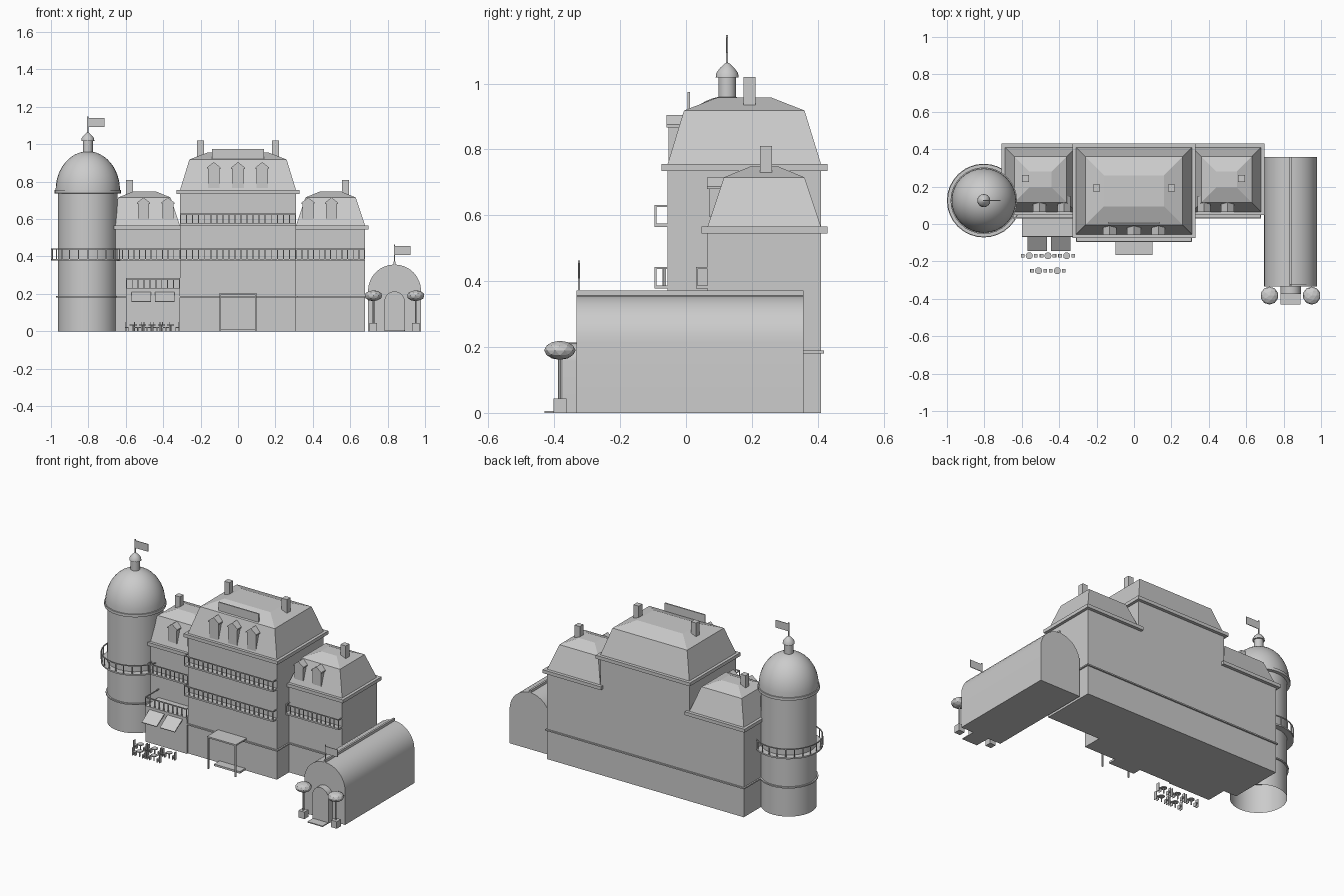
import bpy, bmesh, math
from mathutils import Matrix, Vector

if "Cube" in bpy.data.objects:
    bpy.data.objects.remove(bpy.data.objects["Cube"])

stone = bpy.data.materials.new("pale_grey")
stone.diffuse_color = (0.6, 0.6, 0.6, 1)
stone.use_nodes = True
stone.node_tree.nodes["Principled BSDF"].inputs["Base Color"].default_value = stone.diffuse_color


def finish(bm, name, smooth=False):
    bmesh.ops.recalc_face_normals(bm, faces=bm.faces)
    me = bpy.data.meshes.new(name)
    bm.to_mesh(me)
    bm.free()
    me.materials.append(stone)
    ob = bpy.data.objects.new(name, me)
    bpy.context.collection.objects.link(ob)
    if smooth:
        bpy.ops.object.select_all(action='DESELECT')
        ob.select_set(True)
        bpy.context.view_layer.objects.active = ob
        bpy.ops.object.shade_smooth_by_angle(angle=math.radians(35))
    return ob


def add_box(bm, x0, x1, y0, y1, z0, z1):
    m = Matrix.Translation(((x0 + x1) / 2, (y0 + y1) / 2, (z0 + z1) / 2))
    bmesh.ops.create_cube(bm, size=1, matrix=m @ Matrix.Diagonal((x1 - x0, y1 - y0, z1 - z0, 1)))


def box(name, *b):
    bm = bmesh.new()
    add_box(bm, *b)
    return finish(bm, name)


def add_lathe(bm, cx, cy, profile, n):
    """Revolve (radius, z) points about a vertical axis."""
    vs = [bm.verts.new((cx + r, cy, z)) for r, z in profile]
    es = [bm.edges.new(p) for p in zip(vs, vs[1:])]
    bmesh.ops.spin(bm, geom=vs + es, cent=(cx, cy, 0), axis=(0, 0, 1),
                   angle=2 * math.pi, steps=n, use_merge=True)
    bmesh.ops.remove_doubles(bm, verts=bm.verts, dist=1e-5)


def lathe(name, cx, cy, profile, n=32):
    bm = bmesh.new()
    add_lathe(bm, cx, cy, profile, n)
    return finish(bm, name, True)


def add_prism(bm, outline, y0, y1):
    """Extrude an (x, z) outline along y."""
    f = bm.faces.new([bm.verts.new((x, y0, z)) for x, z in outline])
    new = bmesh.ops.extrude_face_region(bm, geom=[f])["geom"]
    bmesh.ops.translate(bm, vec=(0, y1 - y0, 0), verts=[v for v in new if isinstance(v, bmesh.types.BMVert)])
    if f.is_valid and len(f.link_loops if hasattr(f, "link_loops") else f.loops) and all(len(e.link_faces) < 2 for e in f.edges):
        bm.faces.new([v for v in f.verts])


def arch(cx, r, spring, n=16):
    pts = [(cx - r, 0), (cx + r, 0)]
    return pts + [(cx + r * math.cos(math.pi * i / n), spring + r * math.sin(math.pi * i / n))
                  for i in range(n + 1)]


def mansard(name, levels):
    """Stack rectangles (x0, x1, y0, y1, z) into a hipped roof."""
    bm = bmesh.new()
    rings = [[bm.verts.new(p) for p in ((a, c, z), (b, c, z), (b, d, z), (a, d, z))]
             for a, b, c, d, z in levels]
    for lo, hi in zip(rings, rings[1:]):
        for i in range(4):
            bm.faces.new((lo[i], lo[(i + 1) % 4], hi[(i + 1) % 4], hi[i]))
    bm.faces.new(rings[0])
    bm.faces.new(rings[-1])
    return finish(bm, name)


def dormer(name, x, y, z0, eave, top, w, depth):
    bm = bmesh.new()
    add_prism(bm, [(x - w, z0), (x + w, z0), (x + w, eave), (x, top - 0.008), (x - w, eave)], y, y + depth)
    o = w + 0.006
    add_prism(bm, [(x - o, eave - 0.008), (x, top - 0.008), (x + o, eave - 0.008),
                   (x + o, eave), (x, top), (x - o, eave)], y - 0.006, y + depth)
    finish(bm, name)


def balcony(name, x0, x1, y0, y1, z):
    bm = bmesh.new()
    add_box(bm, x0, x1, y0, y1, z - 0.01, z)
    add_box(bm, x0, x1, y0, y0 + 0.005, z + 0.05, z + 0.056)
    n = round((x1 - x0) / 0.032)
    for i in range(n + 1):
        x = x0 + 0.003 + (x1 - x0 - 0.006) * i / n
        add_box(bm, x - 0.0025, x + 0.0025, y0, y0 + 0.005, z, z + 0.05)
    for x in (x0, x1 - 0.005):
        add_box(bm, x, x + 0.005, y0, y1, z + 0.05, z + 0.056)
    finish(bm, name)


def flag(name, x, y, z0, z1, w):
    bm = bmesh.new()
    add_box(bm, x - 0.003, x + 0.003, y - 0.003, y + 0.003, z0, z1)
    add_box(bm, x, x + w, y - 0.002, y + 0.002, z1 - 0.055, z1 - 0.008)
    finish(bm, name)


# Main blocks: walls, string course, cornice, mansard roof
def block(name, x0, x1, y0, wall, z_break, z_top, inset, inset_top):
    y1 = 0.41
    box(name + "_walls", x0, x1, y0, y1, 0, wall)
    box(name + "_string_course", x0 - 0.009, x1 + 0.009, y0 - 0.009, y1 + 0.009, 0.181, 0.189)
    box(name + "_cornice", x0 - 0.018, x1 + 0.018, y0 - 0.018, y1 + 0.02, wall, wall + 0.021)
    levels = [(x0, x1, y0, y1, wall + 0.02)]
    for i, z in ((inset, z_break), (inset + inset_top, z_top)):
        levels.append((x0 + i, x1 - i, y0 + i, y1 - i, z))
    mansard(name + "_roof", levels)


block("central", -0.31, 0.31, -0.056, 0.735, 0.918, 0.957, 0.05, 0.1)
block("left_wing", -0.69, -0.31, 0.065, 0.545, 0.715, 0.748, 0.05, 0.08)
block("right_wing", 0.31, 0.68, 0.065, 0.545, 0.715, 0.748, 0.05, 0.08)

# Dormers, chimneys and roof sign board
for i, x in enumerate((-0.13, 0, 0.13)):
    dormer(f"central_dormer_{i}", x, -0.053, 0.767, 0.875, 0.905, 0.031, 0.09)
for i, x in enumerate((-0.505, -0.375, 0.375, 0.5)):
    dormer(f"wing_dormer_{i}", x, 0.07, 0.597, 0.688, 0.715, 0.029, 0.08)
for i, (x, y, z0, z1) in enumerate(((-0.2, 0.193, 0.9, 1.02), (0.2, 0.193, 0.9, 1.02),
                                    (-0.58, 0.243, 0.7, 0.81), (0.575, 0.243, 0.7, 0.81))):
    box(f"chimney_{i}", x - 0.018, x + 0.018, y - 0.018, y + 0.018, z0, z1)
box("roof_sign_board", -0.14, 0.14, 0.004, 0.012, 0.92, 0.975)

# Balconies
balcony("central_upper_balcony", -0.31, 0.31, -0.095, -0.05, 0.575)
balcony("central_lower_balcony", -0.31, 0.31, -0.095, -0.05, 0.387)
balcony("right_balcony", 0.31, 0.68, 0.03, 0.07, 0.387)
balcony("left_balcony", -0.65, -0.31, 0.03, 0.07, 0.387)

# Cafe front with terrace, awnings and tables
box("cafe_walls", -0.6, -0.31, -0.065, 0.07, 0, 0.22)
balcony("cafe_terrace", -0.6, -0.31, -0.069, 0.07, 0.228)
for i, x in enumerate((-0.518, -0.392)):
    aw = box(f"awning_{i}", x - 0.052, x + 0.052, -0.046, 0.046, -0.003, 0.003)
    aw.matrix_world = Matrix.Translation((0, -0.104, 0.183)) @ Matrix.Rotation(math.radians(33), 4, 'X')
for i, (x, y) in enumerate(((-0.56, -0.17), (-0.46, -0.17), (-0.36, -0.17), (-0.51, -0.25), (-0.41, -0.25))):
    bm = bmesh.new()
    add_lathe(bm, x, y, [(0, 0), (0.004, 0), (0.004, 0.032), (0.019, 0.032), (0.019, 0.037), (0, 0.037)], 10)
    for s in (-1, 1):
        cx = x + s * 0.035
        add_box(bm, cx - 0.01, cx + 0.01, y - 0.01, y + 0.01, 0.018, 0.024)
        bx = cx + s * 0.008
        add_box(bm, bx - 0.002, bx + 0.002, y - 0.01, y + 0.01, 0, 0.05)
        add_box(bm, cx - s * 0.008 - 0.002, cx - s * 0.008 + 0.002, y - 0.01, y + 0.01, 0, 0.02)
    finish(bm, f"table_and_chairs_{i}")

# Entrance canopy and step
bm = bmesh.new()
add_box(bm, -0.1, 0.1, -0.165, -0.05, 0.196, 0.205)
for x in (-0.095, 0.095):
    add_box(bm, x - 0.004, x + 0.004, -0.163, -0.155, 0, 0.2)
finish(bm, "entrance_canopy")
box("entrance_step", -0.09, 0.09, -0.11, -0.05, 0, 0.012)

# Round tower: shaft, cornice, dome, lantern
tx, ty = -0.803, 0.125
lathe("tower_shaft", tx, ty, [(0.16, 0), (0.16, 0.74)])
lathe("tower_string_course", tx, ty, [(0.158, 0.181), (0.169, 0.181), (0.169, 0.189), (0.158, 0.189)])
lathe("tower_cornice", tx, ty, [(0.155, 0.735), (0.178, 0.738), (0.178, 0.755), (0.155, 0.757)])
lathe("tower_dome", tx, ty, [(0.172 * math.cos(a), 0.755 + 0.207 * math.sin(a))
                             for a in (math.pi / 2 * i / 12 for i in range(13))])
lathe("tower_lantern", tx, ty, [(0.027, 0.945), (0.027, 1.02)], 12)
lathe("lantern_cap", tx, ty, [(0, 1.018), (0.035, 1.018), (0.033, 1.032), (0.022, 1.047), (0.008, 1.06), (0, 1.065)], 16)
flag("tower_flag", tx, ty, 1.05, 1.148, 0.09)

# Tower ring balcony
bm = bmesh.new()
add_lathe(bm, tx, ty, [(0.155, 0.378), (0.197, 0.378), (0.197, 0.387), (0.155, 0.387)], 32)
add_lathe(bm, tx, ty, [(0.192, 0.437), (0.197, 0.437), (0.197, 0.443), (0.192, 0.443), (0.192, 0.437)], 32)
for i in range(24):
    a = 2 * math.pi * i / 24
    x, y = tx + 0.1945 * math.cos(a), ty + 0.1945 * math.sin(a)
    add_box(bm, x - 0.0025, x + 0.0025, y - 0.0025, y + 0.0025, 0.385, 0.44)
finish(bm, "tower_balcony")

# Vaulted gallery with ridge, porch and flag
gx = 0.837
for name, r, spring, y0, y1 in (("gallery_vault", 0.142, 0.215, -0.333, 0.357),
                                ("gallery_porch", 0.055, 0.158, -0.375, -0.32)):
    bm = bmesh.new()
    add_prism(bm, arch(gx, r, spring), y0, y1)
    finish(bm, name, True)
box("gallery_ridge", gx - 0.006, gx + 0.006, -0.333, 0.357, 0.35, 0.372)
box("porch_step", gx - 0.053, gx + 0.053, -0.43, -0.37, 0, 0.006)
flag("gallery_flag", gx, -0.325, 0.35, 0.463, 0.085)

# Potted trees beside the porch
for i, x in enumerate((0.724, 0.95)):
    box(f"tree_pot_{i}", x - 0.02, x + 0.02, -0.403, -0.363, 0, 0.044)
    lathe(f"tree_trunk_{i}", x, -0.383, [(0.005, 0.04), (0.005, 0.175)], 8)
    bm = bmesh.new()
    bmesh.ops.create_icosphere(bm, subdivisions=2, radius=1,
                               matrix=Matrix.Translation((x, -0.383, 0.19)) @ Matrix.Diagonal((0.048, 0.048, 0.029, 1)))
    finish(bm, f"tree_crown_{i}")
